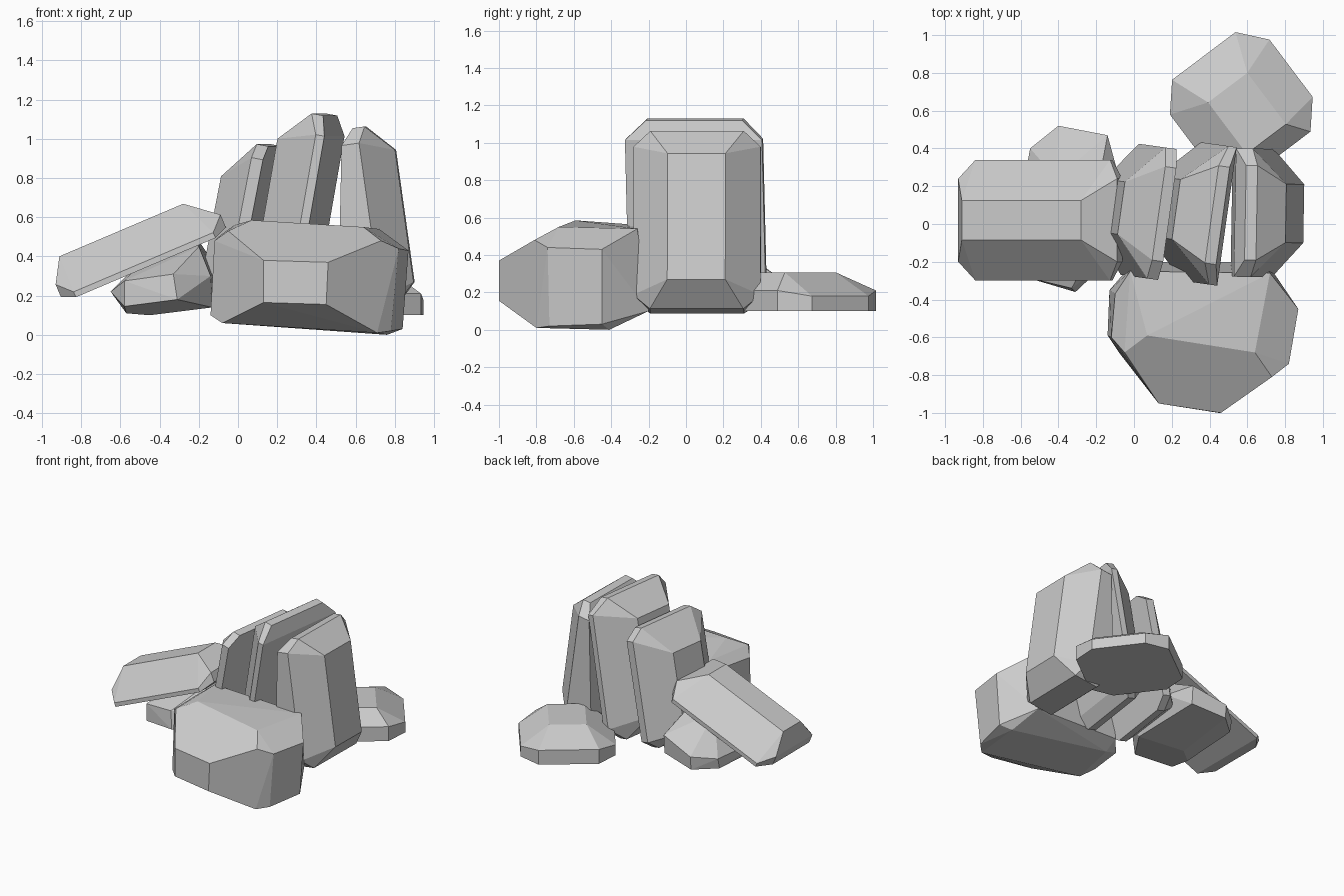
import bpy
import bmesh
from math import radians
from mathutils import Euler, Matrix, Vector

cube = bpy.data.objects.get("Cube")
if cube:
    bpy.data.objects.remove(cube, do_unlink=True)

# Single stone colour
stone = bpy.data.materials.new("light_grey_stone")
stone.use_nodes = True
colour = (0.6, 0.6, 0.6, 1.0)
stone.diffuse_color = colour
stone.node_tree.nodes["Principled BSDF"].inputs["Base Color"].default_value = colour


def hull_rock(name, points, matrix=None):
    """Faceted rock wrapped tightly around a few corner points."""
    mesh = bpy.data.meshes.new(name)
    bm = bmesh.new()
    for point in points:
        bm.verts.new(point)
    result = bmesh.ops.convex_hull(bm, input=bm.verts)
    unused = [g for g in result["geom_interior"] + result["geom_unused"]
              if isinstance(g, bmesh.types.BMVert) and g.is_valid]
    bmesh.ops.delete(bm, geom=list(set(unused)), context="VERTS")
    bmesh.ops.dissolve_limit(bm, angle_limit=radians(3),
                             verts=bm.verts, edges=bm.edges)
    bmesh.ops.recalc_face_normals(bm, faces=bm.faces)
    bm.to_mesh(mesh)
    bm.free()
    mesh.materials.append(stone)
    rock = bpy.data.objects.new(name, mesh)
    if matrix:
        rock.matrix_world = matrix
    bpy.context.collection.objects.link(rock)
    return rock


def slab(name, place, turn, size, crown, chamfer, rim, end_rim, shift=0, flare=0):
    """Chamfered slab: a thin eight-cornered rim rising to a small flat crown.

    size: half length, half width; crown: half length, half width, height;
    rim and end_rim: lower and upper level of the long sides and the ends;
    shift: crown offset lengthwise; flare: extra depth at the foot.
    """
    length, width = size
    crown_length, crown_width, height = crown
    cut_length, cut_width = chamfer
    points = []
    for end in (-1, 1):
        drop = flare if end < 0 else 0
        for side in (-1, 1):
            for i in range(2):
                sink = drop if i == 0 else 0
                points.append((end * (length - cut_length), side * width, rim[i] - sink))
                points.append((end * length, side * (width - cut_width), end_rim[i] - sink))
            points.append((end * crown_length + shift, side * crown_width, height))
    rotation = Euler([radians(a) for a in turn]).to_matrix().to_4x4()
    return hull_rock(name, points, Matrix.Translation(Vector(place)) @ rotation)


# Three standing slabs
slab("standing_slab_right", (0.106, 0.06, 0.53), (0, -79, -8),
     (0.44, 0.35), (0.29, 0.14, 0.225), (0.07, 0.1),
     rim=(0, 0.06), end_rim=(0, 0.06), shift=-0.05)
slab("standing_slab_middle", (0.42, 0.05, 0.6), (0, -80, -8),
     (0.52, 0.37), (0.36, 0.16, 0.265), (0.1, 0.11),
     rim=(0, 0.045), end_rim=(0.04, 0.1))
slab("standing_slab_left", (0.59, 0.06, 0.57), (180, -98, -1),
     (0.48, 0.34), (0.34, 0.155, 0.264), (0.08, 0.09),
     rim=(0, 0.09), end_rim=(0.067, 0.128), flare=0.13)

# Slab leaning on the pile
slab("leaning_slab", (-0.471, 0.02, 0.343), (0, -23, 0),
     (0.457, 0.32), (0.343, 0.105, 0.225), (0.07, 0.1),
     rim=(0, 0.03), end_rim=(0.03, 0.1), shift=-0.04)

# Low boulder at the back
slab("back_boulder", (0.568, 0.626, 0.1), (0, 0, -53),
     (0.33, 0.33), (0.17, 0.13, 0.207), (0.14, 0.12),
     rim=(0, 0.08), end_rim=(0, 0.11), shift=0.05)

# Large boulder at the front
hull_rock("front_boulder", [
    (0.13, -0.95, 0.38), (0.46, -1, 0.37), (0.45, -1, 0.155), (0.13, -0.95, 0.165),
    (0.07, -0.59, 0.585), (0.64, -0.68, 0.55), (0.72, -0.26, 0.54), (-0.02, -0.25, 0.56),
    (-0.05, -0.68, 0.53), (0.73, -0.81, 0.48),
    (0.82, -0.74, 0.44), (0.87, -0.45, 0.43), (0.84, -0.45, 0.03), (0.78, -0.73, 0.02),
    (-0.12, -0.6, 0.48), (-0.14, -0.59, 0.1), (-0.1, -0.37, 0.5), (-0.13, -0.35, 0.12),
    (-0.08, -0.68, 0.06), (0.71, -0.8, 0.01), (0.76, -0.41, 0), (0, -0.3, 0.06),
    (0.7, -0.2, 0.1), (0, -0.2, 0.12),
])

# Small rock under the leaning slab
hull_rock("under_rock", [
    (-0.58, -0.28, 0.145), (-0.58, -0.28, 0.275), (-0.31, -0.36, 0.18), (-0.33, -0.34, 0.31),
    (-0.65, -0.15, 0.22), (-0.57, -0.1, 0.11), (-0.45, 0, 0.1), (-0.13, -0.1, 0.14),
    (-0.2, -0.1, 0.45), (-0.14, -0.2, 0.3), (-0.41, 0.24, 0.46), (-0.2, 0.15, 0.48),
    (-0.4, 0.52, 0.22), (-0.4, 0.51, 0.12), (-0.14, 0.47, 0.3), (-0.14, 0.46, 0.16),
    (-0.55, 0.4, 0.2), (-0.55, 0.38, 0.12), (-0.08, 0.25, 0.3),
])
